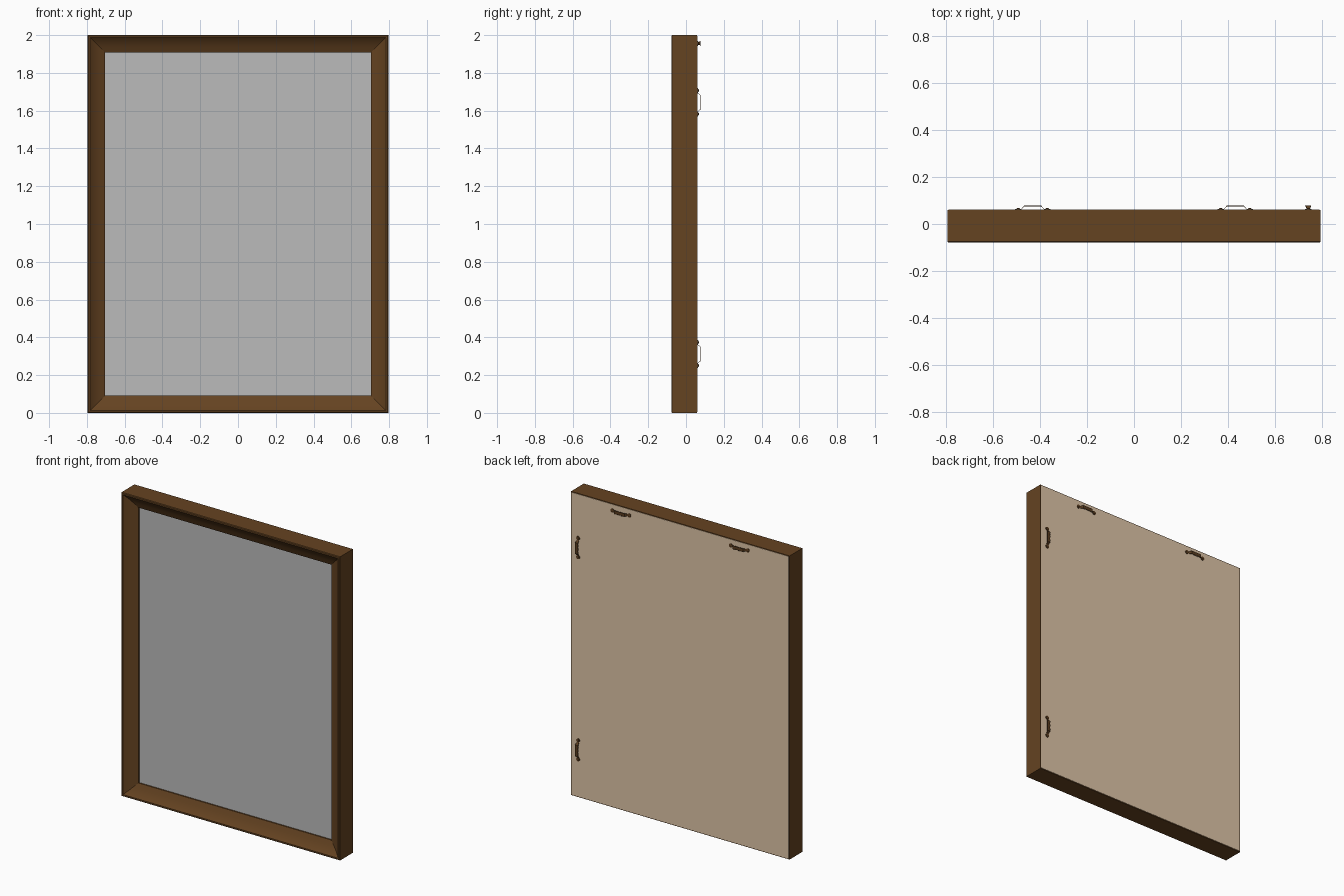
import bpy, bmesh, math
from mathutils import Vector

if "Cube" in bpy.data.objects:
    bpy.data.objects.remove(bpy.data.objects["Cube"])

W, H = 0.796, 2.0            # half width, height
FRONT, BACK, TOP = -0.078, 0.061, 0.078


def material(name, rgb):
    m = bpy.data.materials.new(name)
    m.diffuse_color = (*rgb, 1)
    m.use_nodes = True
    m.node_tree.nodes["Principled BSDF"].inputs["Base Color"].default_value = m.diffuse_color
    return m


wood = material("dark wood", (0.130, 0.056, 0.0152))
glass = material("grey glass", (0.5, 0.5, 0.5))
board = material("beige board", (0.73, 0.56, 0.39))
metal = material("dark bronze", (0.10, 0.045, 0.014))


def finish(name, bm, mat, smooth=False):
    bmesh.ops.recalc_face_normals(bm, faces=bm.faces)
    mesh = bpy.data.meshes.new(name)
    bm.to_mesh(mesh)
    bm.free()
    ob = bpy.data.objects.new(name, mesh)
    bpy.context.collection.objects.link(ob)
    mesh.materials.append(mat)
    if smooth:
        bpy.ops.object.select_all(action='DESELECT')
        ob.select_set(True)
        bpy.context.view_layer.objects.active = ob
        bpy.ops.object.shade_smooth_by_angle(angle=math.radians(25))
    return ob


def bridge(bm, rings, closed):
    """Join a sequence of equal vertex rings with quads."""
    n = len(rings[0])
    count = len(rings) if closed else len(rings) - 1
    for i in range(count):
        a, b = rings[i], rings[(i + 1) % len(rings)]
        for j in range(n):
            k = (j + 1) % n
            bm.faces.new((a[j], a[k], b[k], b[j]))


def slab(name, inset, y0, y1, mat):
    bm = bmesh.new()
    rings = [[bm.verts.new((x, y, z)) for x, z in (
        (-W + inset, inset), (W - inset, inset),
        (W - inset, H - inset), (-W + inset, H - inset))] for y in (y0, y1)]
    bridge(bm, rings, False)
    for r in rings:
        bm.faces.new(r)
    return finish(name, bm, mat)


# mitred frame: each profile point is (inset from the outer edge, y)
profile = [(0, BACK - 0.002), (0, FRONT + 0.004), (0.004, FRONT), (0.013, FRONT),
           (0.018, FRONT + 0.005), (0.040, FRONT + 0.021), (0.062, FRONT + 0.033),
           (0.088, FRONT + 0.043), (0.093, FRONT + 0.046), (0.093, FRONT + 0.06),
           (0.093, BACK - 0.002)]
bm = bmesh.new()
rings = [[bm.verts.new(p) for p in ((-W + t, y, t), (W - t, y, t),
                                    (W - t, y, H - t), (-W + t, y, H - t))]
         for t, y in profile]
bridge(bm, rings, True)
finish("frame", bm, wood, True)

# glass pane and backing board
slab("glass_pane", 0.092, FRONT + 0.055, FRONT + 0.065, glass)
slab("backing_board", 0.005, BACK - 0.012, BACK, board)


# sawtooth hanger: u runs along it, v points to the nearby frame edge
def hanger(name, centre, u_axis, v_axis):
    n_axis = Vector((0, 1, 0))
    thick, lift = 0.003, TOP - BACK - 0.003

    def place(u, v, h):
        return centre + u_axis * u + v_axis * v + n_axis * h

    stations = []                       # (u, v low, v high, height)
    for a in (0, 30, 60, 90, 120, 150):  # rounded tab
        r = math.radians(a)
        half = max(0.013 * math.sin(r), 0.002)
        stations.append((-0.062 - 0.013 * math.cos(r), -half, half, 0))
    stations.append((-0.048, -0.007, 0.007, 0.001))
    stations.append((-0.037, -0.010, 0.012, lift))
    teeth = 8
    for i in range(1, teeth):           # left half of the toothed bar
        u = -0.037 + 0.037 * i / teeth
        stations.append((u, -0.013 if i % 2 else -0.007, 0.012, lift))
    right = [(-u, lo, hi, h) for u, lo, hi, h in reversed(stations)]
    stations += [(0, -0.007, 0.012, lift)] + right

    bm = bmesh.new()
    rings = [[bm.verts.new(place(u, v, h + d)) for v, d in
              ((lo, 0), (hi, 0), (hi, thick), (lo, thick))]
             for u, lo, hi, h in stations]
    bridge(bm, rings, False)
    bm.faces.new(rings[0])
    bm.faces.new(rings[-1])
    # nail heads on both tabs
    for s in (-1, 1):
        heads = []
        for rad, h in ((0.008, 0.002), (0.008, 0.005), (0.005, 0.0065)):
            heads.append([bm.verts.new(place(s * 0.062 + rad * math.cos(k * math.tau / 12),
                                             rad * math.sin(k * math.tau / 12), h))
                          for k in range(12)])
        bridge(bm, heads, False)
        bm.faces.new(heads[0])
        bm.faces.new(heads[-1])
    finish(name, bm, metal)


X, Z = Vector((1, 0, 0)), Vector((0, 0, 1))
for side, x in (("left", -0.432), ("right", 0.432)):
    hanger("top_hanger_" + side, Vector((x, BACK, 1.956)), X, Z)
for side, z in (("lower", 0.312), ("upper", 1.644)):
    hanger("side_hanger_" + side, Vector((0.743, BACK, z)), Z, X)
